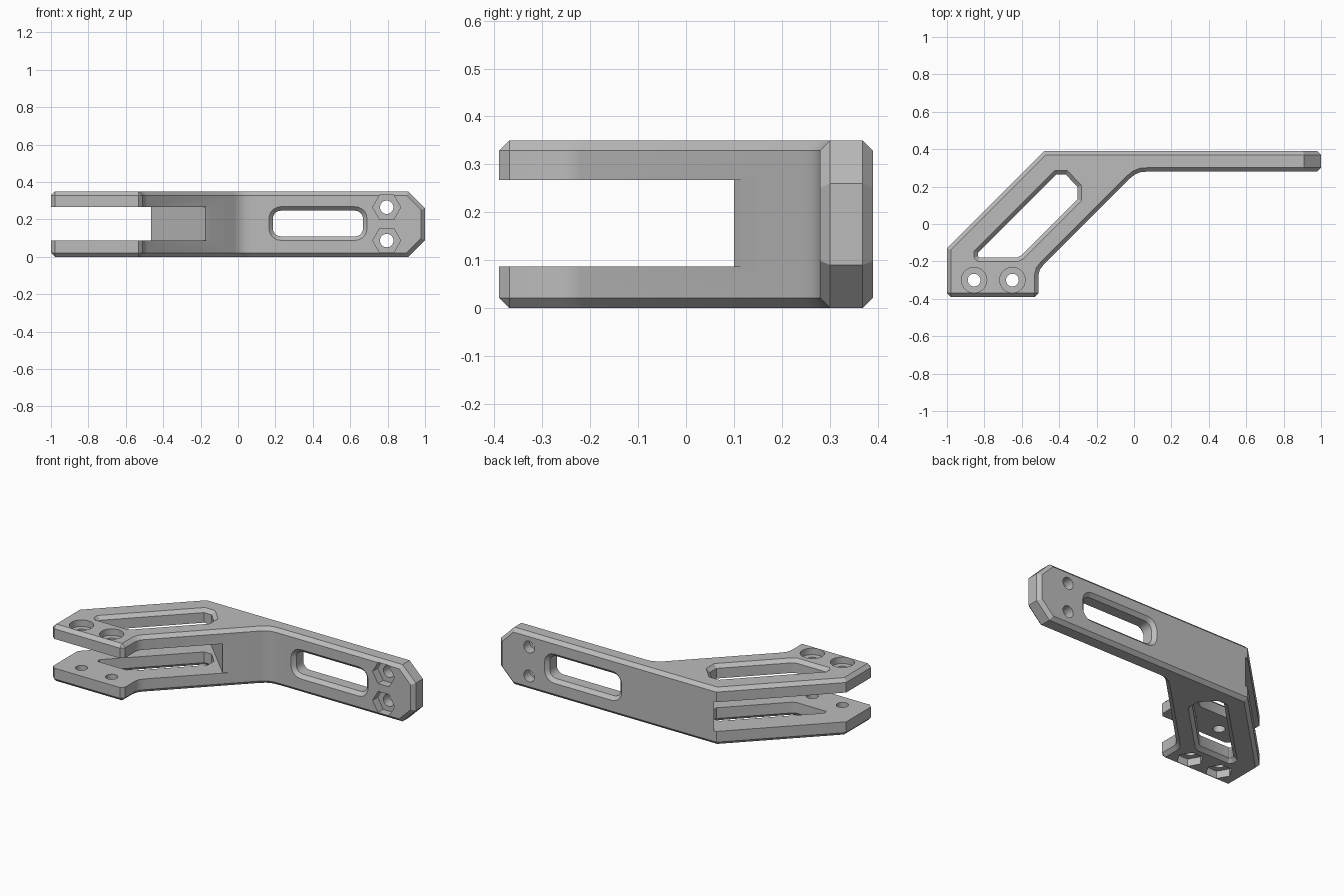
import bpy, bmesh, math
from mathutils import Vector

if "Cube" in bpy.data.objects:
    bpy.data.objects.remove(bpy.data.objects["Cube"], do_unlink=True)

HEIGHT = 0.35
CHAMFER = 0.021
BAR_FRONT, BAR_BACK = 0.28, 0.39

grey = bpy.data.materials.new("satin_grey")
grey.use_nodes = True
grey.diffuse_color = (0.5, 0.5, 0.5, 1)
grey.node_tree.nodes["Principled BSDF"].inputs["Base Color"].default_value = (0.5, 0.5, 0.5, 1)


def offset(outline, d):
    """Grow a counter-clockwise outline by d with mitred corners."""
    pts = [Vector(p) for p in outline]
    grown = []
    for i, p in enumerate(pts):
        a = (p - pts[i - 1]).normalized()
        b = (pts[(i + 1) % len(pts)] - p).normalized()
        n1, n2 = Vector((a.y, -a.x)), Vector((b.y, -b.x))
        grown.append(p + (n1 + n2) * d / (1 + n1.dot(n2)))
    return grown


def ring(cx, cy, r, sides):
    return [(cx + r * math.cos(math.tau * i / sides),
             cy + r * math.sin(math.tau * i / sides)) for i in range(sides)]


def rounded_box(x0, x1, y0, y1, r, steps=5):
    corners = [(x1 - r, y1 - r), (x0 + r, y1 - r), (x0 + r, y0 + r), (x1 - r, y0 + r)]
    return [(cx + r * math.cos(t), cy + r * math.sin(t))
            for k, (cx, cy) in enumerate(corners)
            for t in [(k + i / steps) * math.pi / 2 for i in range(steps + 1)]]


def loft(sections, axis="z"):
    """Closed solid through (outline, height) sections along z or y."""
    bm = bmesh.new()
    loops = [[bm.verts.new((u, v, h) if axis == "z" else (u, h, v)) for u, v in outline]
             for outline, h in sections]
    n = len(loops[0])
    for low, high in zip(loops, loops[1:]):
        for i in range(n):
            j = (i + 1) % n
            bm.faces.new((low[i], low[j], high[j], high[i]))
    bm.faces.new(loops[0])
    bm.faces.new(loops[-1])
    bmesh.ops.recalc_face_normals(bm, faces=bm.faces)
    return bm


def make(name, bm):
    mesh = bpy.data.meshes.new(name)
    bm.to_mesh(mesh)
    bm.free()
    obj = bpy.data.objects.new(name, mesh)
    mesh.materials.append(grey)
    bpy.context.collection.objects.link(obj)
    return obj


def cut(target, bm):
    cutter = make("cutter", bm)
    cutter.hide_render = True
    mod = target.modifiers.new("cut", "BOOLEAN")
    mod.object, mod.operation, mod.solver = cutter, "DIFFERENCE", "EXACT"
    bpy.context.view_layer.objects.active = target
    bpy.ops.object.modifier_apply(modifier=mod.name)
    bpy.data.objects.remove(cutter, do_unlink=True)


def cut_window(target, outline, low, high, axis):
    """Through window with chamfered rims on both sides."""
    wide, narrow, c = offset(outline, CHAMFER), offset(outline, -CHAMFER), CHAMFER
    cut(target, loft([(wide, low - c), (narrow, low + c),
                      (narrow, high - c), (wide, high + c)], axis))


# Bent bracket body: slanted arm and straight bar
plan = [(-1, -0.39), (-0.51, -0.39), (-0.51, -0.27), (-0.503, -0.243), (-0.485, -0.22),
        (-0.02, 0.245), (0.005, 0.265), (0.035, 0.277), (0.07, BAR_FRONT),
        (1, BAR_FRONT), (1, BAR_BACK), (-0.48, BAR_BACK), (-1, -0.13)]
bm = loft([(plan, 0), (plan, HEIGHT)])

# Clipped corners at the bar end
for z, side in ((0, -1), (HEIGHT, 1)):
    result = bmesh.ops.bisect_plane(
        bm, geom=bm.verts[:] + bm.edges[:] + bm.faces[:],
        plane_co=(0.91, 0, z), plane_no=(1, 0, side), clear_outer=True)
    rim = [g for g in result["geom_cut"] if isinstance(g, bmesh.types.BMEdge)]
    bmesh.ops.edgeloop_fill(bm, edges=rim)
bmesh.ops.recalc_face_normals(bm, faces=bm.faces)

# Chamfer every square outer edge
square = [e for e in bm.edges if e.calc_face_angle(0) > math.radians(50)]
bmesh.ops.bevel(bm, geom=square, offset=CHAMFER, offset_type="OFFSET",
                segments=1, profile=0.5, affect="EDGES")
bracket = make("bracket", bm)

# Lightening windows in the arm and the bar
arm_window = [(-0.855, -0.18), (-0.835, -0.2), (-0.62, -0.2), (-0.59, -0.185),
              (-0.28, 0.125), (-0.28, 0.205), (-0.355, 0.285), (-0.425, 0.285),
              (-0.855, -0.145)]
cut_window(bracket, arm_window, 0, HEIGHT, "z")
cut_window(bracket, rounded_box(0.165, 0.69, 0.088, 0.268, 0.065),
           BAR_FRONT, BAR_BACK, "y")

# Fork slot between the two plates
slot = [(-1.3, -0.6), (0.1, -0.6), (-0.115, 0.14), (-0.175, 0.1), (-0.6, 0.525), (-1.3, 0.525)]
cut(bracket, loft([(slot, 0.087), (slot, 0.267)]))

# Fork bolt holes: round counterbore above, hex pocket below
for x in (-0.855, -0.65):
    for r, sides, low, high in ((0.034, 32, -0.1, 0.5), (0.068, 32, 0.31, 0.5),
                                (0.075, 6, -0.1, 0.045)):
        outline = ring(x, -0.3, r, sides)
        cut(bracket, loft([(outline, low), (outline, high)]))

# Bar bolt holes with hex pockets on the front
for z in (0.087, 0.265):
    for r, sides, high in ((0.036, 32, 0.5), (0.075, 6, 0.33)):
        outline = ring(0.795, z, r, sides)
        cut(bracket, loft([(outline, 0.2), (outline, high)], "y"))

bpy.ops.object.select_all(action="DESELECT")
bracket.select_set(True)
bpy.context.view_layer.objects.active = bracket
bpy.ops.object.shade_smooth_by_angle(angle=math.radians(30))
